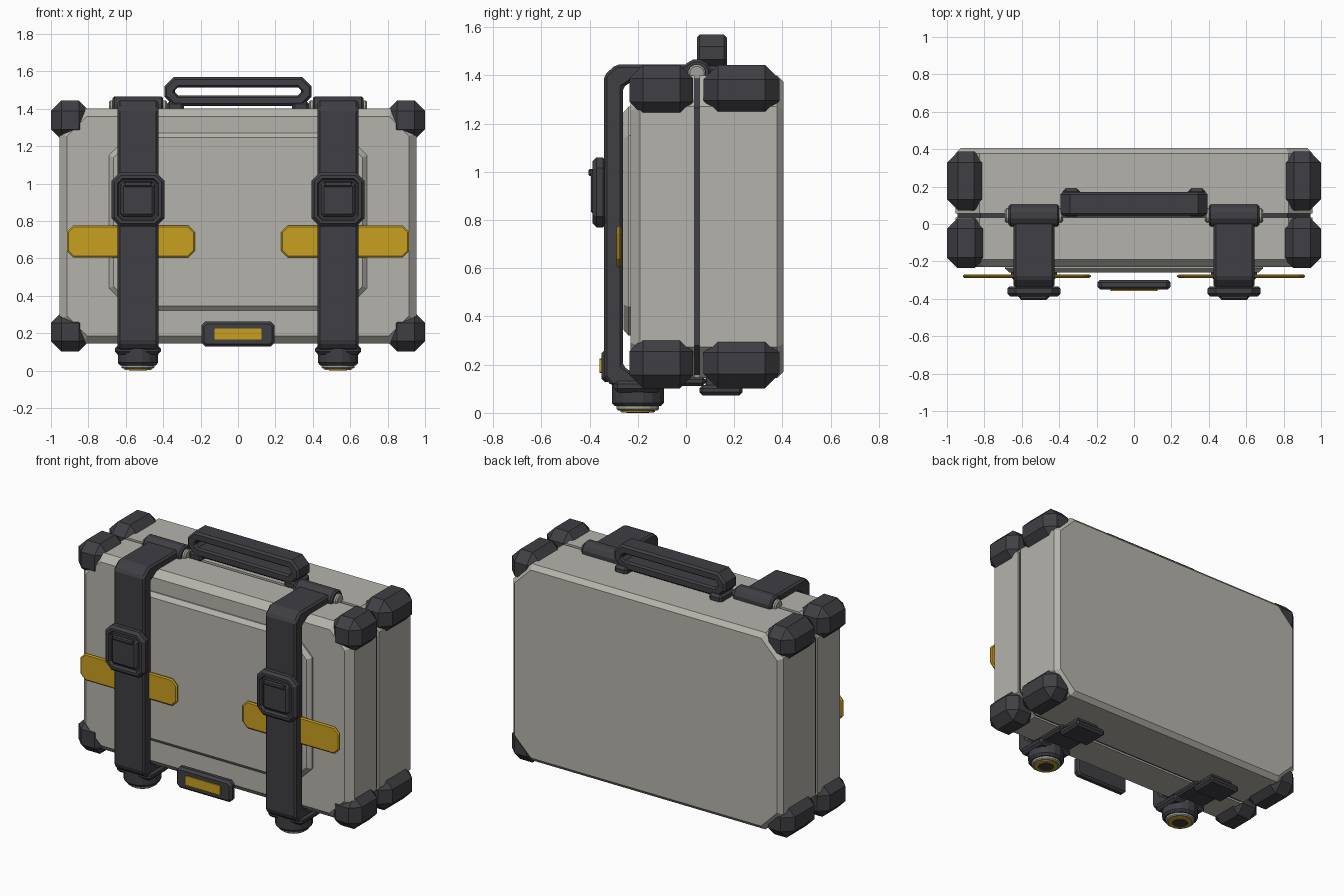
import bpy, bmesh, math
from mathutils import Vector

cube = bpy.data.objects.get("Cube")
if cube:
    bpy.data.objects.remove(cube, do_unlink=True)


def material(name, r, g, b):
    m = bpy.data.materials.new(name)
    m.use_nodes = True
    m.diffuse_color = (r, g, b, 1)
    m.node_tree.nodes["Principled BSDF"].inputs["Base Color"].default_value = (r, g, b, 1)
    return m


SHELL = material("warm grey shell", 0.46, 0.45, 0.41)
DARK = material("charcoal rubber", 0.05, 0.05, 0.058)
YELLOW = material("amber yellow", 0.58, 0.35, 0.014)
METAL = material("pale metal", 0.36, 0.36, 0.33)


def finish(name, bm, *mats):
    bmesh.ops.recalc_face_normals(bm, faces=bm.faces)
    mesh = bpy.data.meshes.new(name)
    bm.to_mesh(mesh)
    bm.free()
    for m in mats:
        mesh.materials.append(m)
    obj = bpy.data.objects.new(name, mesh)
    bpy.context.collection.objects.link(obj)
    return obj


def skin(bm, rings, closed=False):
    """Join rings of points with quads; cap the ends or close into a loop."""
    rows = [[bm.verts.new(p) for p in ring] for ring in rings]
    n = len(rows[0])
    pairs = list(zip(rows, rows[1:])) + ([(rows[-1], rows[0])] if closed else [])
    for k, (a, b) in enumerate(pairs):
        for i in range(n):
            j = (i + 1) % n
            bm.faces.new((a[i], a[j], b[j], b[i])).material_index = 0
    if not closed:
        bm.faces.new(rows[0])
        bm.faces.new(rows[-1])


def octagon(a, b, c):
    return [(a, b - c), (a - c, b), (c - a, b), (-a, b - c),
            (-a, c - b), (c - a, -b), (a - c, -b), (a, c - b)]


def plate(name, x, z, a, b, cut, steps, mat, closed=False):
    """Cut-corner slab facing front; steps are (inset, y) pairs."""
    bm = bmesh.new()
    rings = []
    for inset, y in steps:
        pts = octagon(a - inset, b - inset, max(cut - 0.586 * inset, 0.004))
        rings.append([Vector((x + u, y, z + v)) for u, v in pts])
    skin(bm, rings, closed)
    return finish(name, bm, mat)


def bevel(obj, width):
    mod = obj.modifiers.new("chamfer", "BEVEL")
    mod.width = width
    mod.segments = 1
    mod.limit_method = "ANGLE"
    return obj


def box(name, xs, ys, zs, width, mat):
    bm = bmesh.new()
    skin(bm, [[(x, ys[0], zs[0]), (x, ys[1], zs[0]), (x, ys[1], zs[1]), (x, ys[0], zs[1])]
              for x in xs])
    return bevel(finish(name, bm, mat), width)


def extrude_x(name, profile, x, half, width, mat):
    bm = bmesh.new()
    skin(bm, [[(x + s * half, y, z) for y, z in profile] for s in (-1, 1)])
    return bevel(finish(name, bm, mat), width)


def turned(name, centre, steps, mat, axis="Z", sides=16):
    """Solid of revolution; steps are (radius, distance along axis)."""
    bm = bmesh.new()
    rings = []
    for r, h in steps:
        ring = []
        for i in range(sides):
            t = math.tau * (i + 0.5) / sides
            u, v = r * math.cos(t), r * math.sin(t)
            ring.append(Vector(centre) + Vector((u, v, h) if axis == "Z" else (h, u, v)))
        rings.append(ring)
    skin(bm, rings)
    return finish(name, bm, mat)


# Case shells, seam and raised front panel
MID = 0.772
plate("front_shell", 0, MID, 0.955, 0.628, 0.13,
      [(0, 0.036), (0, -0.19), (0.042, -0.23)], SHELL)
plate("back_shell", 0, MID, 0.955, 0.628, 0.13,
      [(0, 0.057), (0, 0.378), (0.028, 0.405)], SHELL)
plate("seam_gasket", 0, MID, 0.955, 0.628, 0.13, [(0.012, 0.03), (0.012, 0.06)], DARK)
plate("front_panel", 0, 0.795, 0.69, 0.475, 0.12,
      [(0, -0.22), (0, -0.238), (0.025, -0.26)], SHELL)

# Carrying handle: an open loop on two feet
plate("handle_loop", 0, 1.492, 0.393, 0.077, 0.05,
      [(0.012, 0.045), (0, 0.057), (0, 0.158), (0.012, 0.17),
       (0.046, 0.17), (0.055, 0.158), (0.055, 0.057), (0.046, 0.045)], DARK, True)

# Tag on the lower front
plate("front_tag", 0, 0.195, 0.195, 0.067, 0.02,
      [(0.012, -0.3), (0, -0.312), (0, -0.336), (0.014, -0.35)], DARK)
plate("tag_inlay", 0, 0.195, 0.125, 0.03, 0.004, [(0, -0.349), (0, -0.358)], YELLOW)

for s, side in ((-1, "right"), (1, "left")):
    # Corner guards
    xs = sorted((s * 0.795, s * 1.0))
    for level, zs in (("upper", (1.235, 1.443)), ("lower", (0.102, 0.31))):
        box(f"back_{level}_guard_{side}", xs, (0.072, 0.388), zs, 0.06, DARK)
        box(f"front_{level}_guard_{side}", xs, (-0.234, 0.03), zs, 0.055, DARK)

    x = s * 0.535
    # Strap wrapping over the top, down the front and under the case
    extrude_x(f"strap_{side}",
              [(0.03, 1.445), (-0.29, 1.445), (-0.34, 1.4), (-0.34, 0.15), (-0.31, 0.112),
               (0.08, 0.112), (0.08, 0.15), (-0.2, 0.15), (-0.262, 0.195),
               (-0.262, 1.35), (-0.21, 1.385), (0.03, 1.385)], x, 0.109, 0.012, DARK)

    # Buckle with a groove around a raised button
    plate(f"buckle_{side}", x, 0.915, 0.142, 0.145, 0.045,
          [(0.01, -0.335), (0, -0.345), (0, -0.372), (0.016, -0.388), (0.032, -0.388),
           (0.04, -0.372), (0.05, -0.372), (0.055, -0.385), (0.066, -0.395)], DARK)
    box(f"buckle_lip_{side}", (x - 0.075, x + 0.075), (-0.405, -0.38), (0.982, 1.012),
        0.007, DARK)

    # Amber band behind the strap
    plate(f"amber_band_{side}", s * 0.573, 0.69, 0.342, 0.086, 0.035,
          [(0.008, -0.27), (0, -0.276), (0, -0.282), (0.008, -0.288)], YELLOW)

    # Hinge barrel and pin
    turned(f"hinge_barrel_{side}", (x, 0.045, 1.408),
           [(0.05, -0.135), (0.06, -0.125), (0.06, 0.125), (0.05, 0.135)], DARK, "X", 12)
    turned(f"hinge_pin_{side}", (x, 0.045, 1.408),
           [(0.03, -0.155), (0.038, -0.147), (0.038, 0.147), (0.03, 0.155)], METAL, "X", 12)

    # Handle foot
    box(f"handle_foot_{side}", (s * 0.335 - 0.045, s * 0.335 + 0.045), (0.04, 0.19),
        (1.385, 1.44), 0.015, DARK)

    # Round foot with collar, metal rim, amber ring and dark centre
    box(f"foot_collar_{side}", (x - 0.122, x + 0.122), (-0.3, -0.1), (0.085, 0.135),
        0.016, DARK)
    foot = (x, -0.2, 0)
    turned(f"foot_{side}", foot, [(0.11, 0.13), (0.11, 0.042), (0.098, 0.028)], DARK)
    turned(f"foot_rim_{side}", foot, [(0.09, 0.03), (0.09, 0.016), (0.082, 0.01)], METAL)
    turned(f"foot_ring_{side}", foot, [(0.073, 0.012), (0.073, 0.004), (0.068, 0.002)], YELLOW)
    turned(f"foot_centre_{side}", foot, [(0.05, 0.004), (0.047, 0)], DARK)

    # Rear pad under the case
    box(f"rear_pad_{side}", (x - 0.11, x + 0.11), (0.055, 0.235), (0.072, 0.116), 0.014, DARK)
    box(f"rear_pad_mount_{side}", (x - 0.08, x + 0.08), (0.08, 0.2), (0.1, 0.15), 0.005, DARK)
